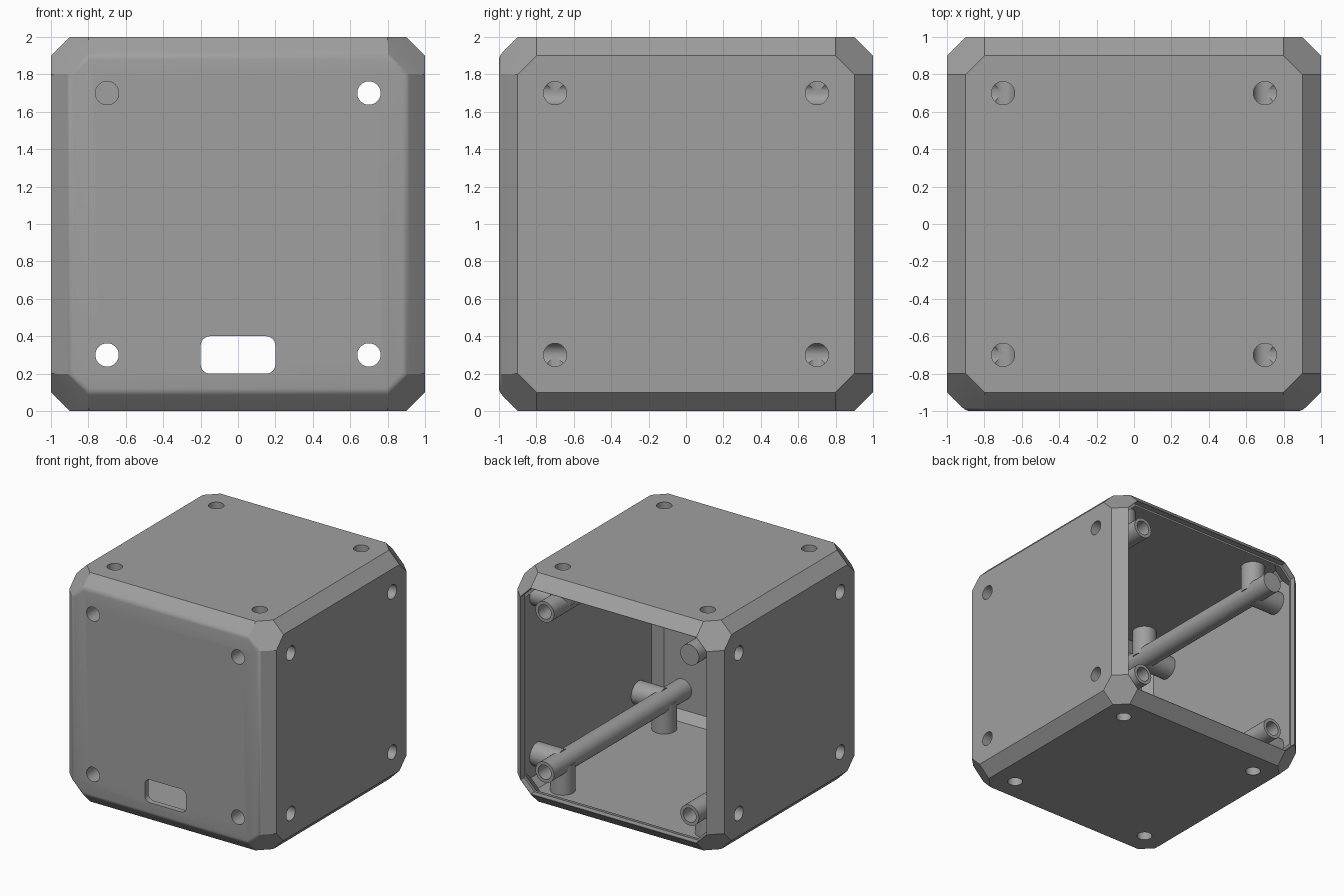
import bpy, bmesh, math
from itertools import permutations, product
from mathutils import Vector

if "Cube" in bpy.data.objects:
    bpy.data.objects.remove(bpy.data.objects["Cube"])

grey = bpy.data.materials.new("plain grey")
grey.diffuse_color = (0.35, 0.35, 0.35, 1)
grey.use_nodes = True
grey.node_tree.nodes["Principled BSDF"].inputs["Base Color"].default_value = grey.diffuse_color

BORE, POST_R, STUB_R = 0.0625, 0.09, 0.1
CENTRE = Vector((0, 0, 1))


def make_object(name, bm):
    mesh = bpy.data.meshes.new(name)
    bm.to_mesh(mesh)
    bm.free()
    mesh.materials.append(grey)
    obj = bpy.data.objects.new(name, mesh)
    bpy.context.collection.objects.link(obj)
    return obj


def hull(points):
    """Convex solid around the points, with flat areas merged to single faces."""
    bm = bmesh.new()
    for p in points:
        bm.verts.new(Vector(p) + CENTRE)
    bmesh.ops.convex_hull(bm, input=bm.verts[:])
    bmesh.ops.dissolve_limit(bm, angle_limit=0.01, verts=bm.verts[:], edges=bm.edges[:])
    bmesh.ops.recalc_face_normals(bm, faces=bm.faces[:])
    return bm


def chamfered_cube(a, b, c):
    """Cube with cut edges and six-sided cut corners."""
    return hull([[v * s for v, s in zip(p, signs)]
                 for p in permutations((a, b, c)) for signs in product((-1, 1), repeat=3)])


def rod(start, end, radius):
    """Cylinder between two points, measured from the centre of the box."""
    start, end = Vector(start), Vector(end)
    axis = end - start
    bm = bmesh.new()
    bmesh.ops.create_cone(bm, cap_ends=True, segments=32, radius1=radius,
                          radius2=radius, depth=axis.length)
    bm.transform(axis.to_track_quat('Z', 'Y').to_matrix().to_4x4())
    bmesh.ops.translate(bm, verts=bm.verts[:], vec=(start + end) / 2 + CENTRE)
    return bm


def combine(target, bm, operation='DIFFERENCE'):
    """Boolean the target with a temporary solid."""
    tool = make_object("cutter", bm)
    mod = target.modifiers.new("boolean", 'BOOLEAN')
    mod.operation, mod.solver, mod.object = operation, 'EXACT', tool
    bpy.context.view_layer.objects.active = target
    bpy.ops.object.modifier_apply(modifier=mod.name)
    bpy.data.objects.remove(tool)


def smooth(obj):
    bpy.ops.object.select_all(action='DESELECT')
    obj.select_set(True)
    bpy.context.view_layer.objects.active = obj
    bpy.ops.object.shade_smooth_by_angle(angle=math.radians(22))


# Outer shell: cut-edge cube with softly rounded front rim
bm = chamfered_cube(1, 0.9, 0.8)
rim = [e for e in bm.edges if all(v.co.y < -0.999 for v in e.verts)]
bmesh.ops.bevel(bm, geom=rim, offset=0.02, segments=3, profile=0.5, affect='EDGES')
shell = make_object("shell", bm)

# Hollow inside, leaving even walls
combine(shell, chamfered_cube(0.95, 0.879, 0.784))

# Open back with a shallow ledge for a lid
octagon = [(x * sx, z * sz) for x, z in ((0.897, 0.799), (0.799, 0.897))
           for sx in (-1, 1) for sz in (-1, 1)]
combine(shell, hull([(x, y, z) for x, z in octagon for y in (0.949, 1.1)]))

# Rounded slot low in the front wall
slot = [(sx * (0.15 + 0.05 * math.cos(t)), -0.7 + sz * (0.05 + 0.05 * math.sin(t)))
        for sx in (-1, 1) for sz in (-1, 1) for t in (i * math.pi / 12 for i in range(7))]
combine(shell, hull([(x, y, z) for x, z in slot for y in (-1.1, -0.9)]))

# Four hollow posts, each with side stubs reaching the neighbouring walls
for sx, sz in product((-1, 1), repeat=2):
    x, z = 0.7 * sx, 0.7 * sz
    post = make_object("post", rod((x, -0.96, z), (x, 0.95, z), POST_R))
    ends = [(y, d) for y in (-0.7, 0.7) for d in ((sx, 0), (0, sz))]

    def outward(y, d, reach):
        return (x + d[0] * reach, y, z + d[1] * reach)

    for y, d in ends:
        combine(post, rod((x, y, z), outward(y, d, 0.26), STUB_R), 'UNION')
    # Screw bores run through both the post and the walls
    bores = [((x, -1.1, z), (x, 1.1, z), BORE)]
    bores += [((x, y, z), outward(y, d, 0.4), BORE - 0.0005) for y, d in ends]
    for start, end, radius in bores:
        combine(post, rod(start, end, radius))
        combine(shell, rod(start, end, radius))
    smooth(post)
smooth(shell)
